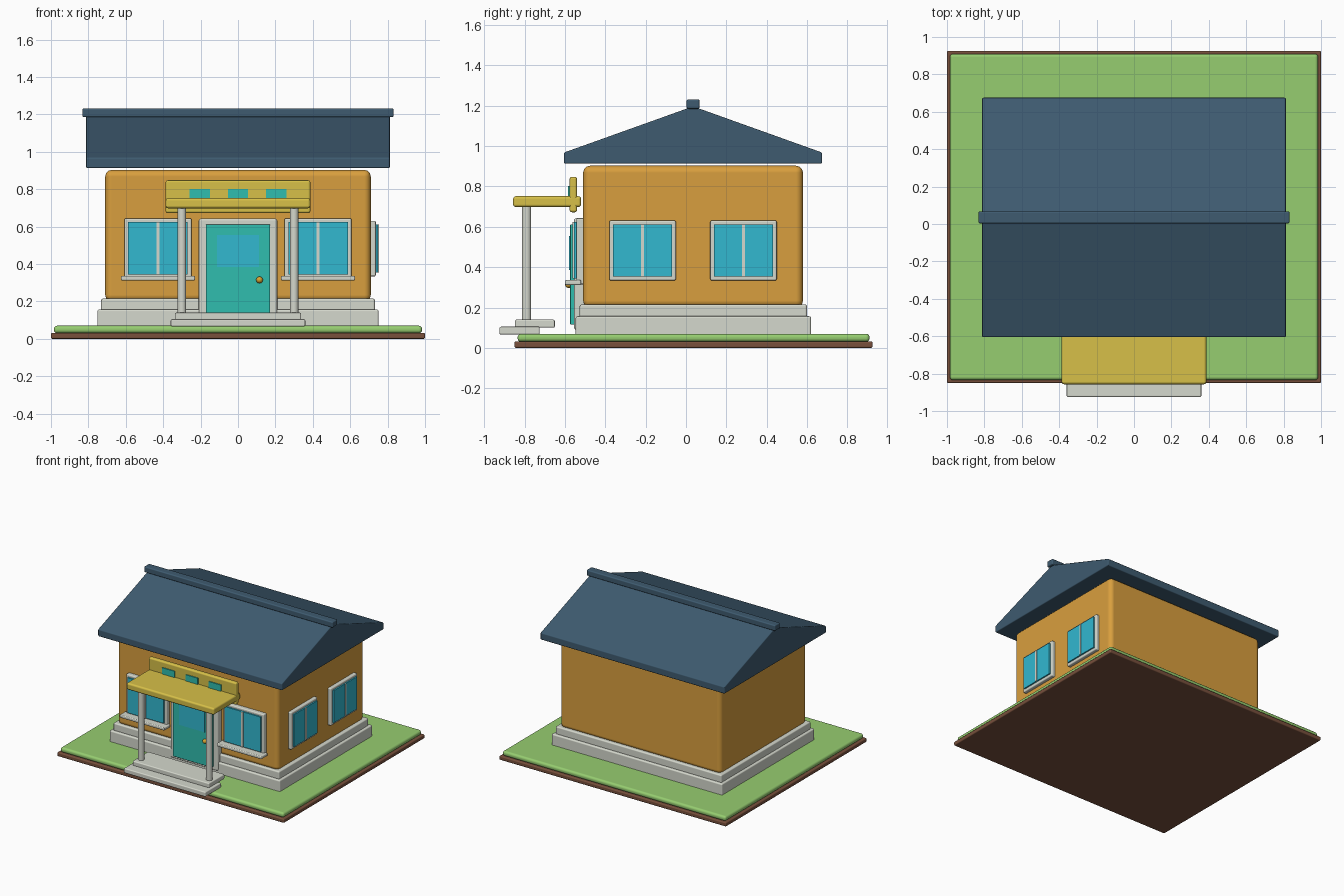
import bpy, bmesh, math

if "Cube" in bpy.data.objects:
    bpy.data.objects.remove(bpy.data.objects["Cube"])


def material(name, rgb):
    """Flat material from 0-255 display colour, stored linear."""
    m = bpy.data.materials.new(name)
    lin = [((c / 255 + 0.055) / 1.055) ** 2.4 for c in rgb]
    m.diffuse_color = (*lin, 1)
    m.use_nodes = True
    m.node_tree.nodes["Principled BSDF"].inputs["Base Color"].default_value = m.diffuse_color
    return m


SOIL = material("brown soil", (120, 80, 60))
GRASS = material("green grass", (150, 205, 112))
STONE = material("pale stone", (213, 216, 205))
WALL = material("ochre wall", (217, 159, 62))
ROOF = material("slate blue roof", (62, 91, 112))
YELLOW = material("yellow trim", (215, 192, 72))
TEAL = material("teal door", (48, 189, 175))
GLASS = material("blue glass", (50, 184, 208))
GOLD = material("gold knob", (217, 165, 50))


def finish(bm, name, mat, bevel=0.0):
    bmesh.ops.recalc_face_normals(bm, faces=bm.faces)
    me = bpy.data.meshes.new(name)
    bm.to_mesh(me)
    bm.free()
    me.materials.append(mat)
    ob = bpy.data.objects.new(name, me)
    bpy.context.collection.objects.link(ob)
    if bevel:
        for p in me.polygons:
            p.use_smooth = True
        mod = ob.modifiers.new("rounded edges", 'BEVEL')
        mod.width = bevel
        mod.segments = 3
        mod.harden_normals = True
    return ob


def box(name, mat, x, y, z, bevel=0.0):
    """Box from (min, max) pairs per axis."""
    bm = bmesh.new()
    bmesh.ops.create_cube(bm, size=1)
    for v in bm.verts:
        v.co = [r[0] if c < 0 else r[1] for c, r in zip(v.co, (x, y, z))]
    return finish(bm, name, mat, bevel)


def smooth(ob):
    bpy.ops.object.select_all(action='DESELECT')
    ob.select_set(True)
    bpy.context.view_layer.objects.active = ob
    bpy.ops.object.shade_smooth_by_angle(angle=math.radians(35))


# Ground
box("soil_base", SOIL, (-1, 1), (-0.85, 0.925), (0, 0.032), 0.008)
box("lawn", GRASS, (-0.985, 0.985), (-0.835, 0.91), (0.03, 0.07), 0.018)

# House body
box("lower_plinth", STONE, (-0.752, 0.752), (-0.547, 0.62), (0.06, 0.157), 0.01)
box("upper_plinth", STONE, (-0.732, 0.732), (-0.527, 0.60), (0.15, 0.215), 0.01)
box("walls", WALL, (-0.71, 0.71), (-0.51, 0.58), (0.2, 0.903), 0.035)

# Gable roof: five-sided profile extruded along x
profile = [(-0.605, 0.913), (0.675, 0.913), (0.675, 0.968),
           (0.035, 1.197), (-0.605, 0.968)]
bm = bmesh.new()
face = bm.faces.new([bm.verts.new((-0.812, y, z)) for y, z in profile])
ext = bmesh.ops.extrude_face_region(bm, geom=[face])
for g in ext["geom"]:
    if isinstance(g, bmesh.types.BMVert):
        g.co.x = 0.812
finish(bm, "roof", ROOF, 0.007)
box("roof_ridge", ROOF, (-0.832, 0.832), (0.003, 0.067), (1.185, 1.232), 0.009)

# Porch canopy, sign board and three plain plates
box("canopy", YELLOW, (-0.387, 0.387), (-0.857, -0.52), (0.698, 0.752), 0.014)
box("sign_board", YELLOW, (-0.387, 0.387), (-0.577, -0.54), (0.672, 0.848), 0.012)
for cx in (-0.205, 0, 0.205):
    box("sign_plate", TEAL, (cx - 0.054, cx + 0.054), (-0.585, -0.576), (0.735, 0.802))

# Steps
box("lower_step", STONE, (-0.36, 0.36), (-0.925, -0.725), (0.066, 0.105), 0.008)
box("upper_step", STONE, (-0.338, 0.338), (-0.848, -0.65), (0.1, 0.14), 0.008)

# Porch posts
for sx in (-1, 1):
    bm = bmesh.new()
    bmesh.ops.create_cone(bm, cap_ends=True, segments=20, radius1=0.023,
                          radius2=0.023, depth=0.57)
    bmesh.ops.translate(bm, vec=(sx * 0.3, -0.79, 0.415), verts=bm.verts)
    smooth(finish(bm, "porch_post", STONE))

# Door
box("door_frame", STONE, (-0.21, 0.21), (-0.555, -0.5), (0.09, 0.643), 0.012)
box("door", TEAL, (-0.172, 0.172), (-0.574, -0.54), (0.115, 0.612), 0.005)
box("door_window", GLASS, (-0.113, 0.113), (-0.581, -0.573), (0.385, 0.555))
bm = bmesh.new()
bmesh.ops.create_uvsphere(bm, u_segments=16, v_segments=10, radius=0.018)
bmesh.ops.translate(bm, vec=(0.115, -0.582, 0.315), verts=bm.verts)
smooth(finish(bm, "door_knob", GOLD))

# Front windows with sills
for s in (-1, 1):
    cx = s * 0.428
    box("front_window_frame", STONE, (cx - 0.18, cx + 0.18), (-0.543, -0.5),
        (0.315, 0.643), 0.008)
    box("front_window_glass", GLASS, (cx - 0.159, cx + 0.159), (-0.556, -0.54),
        (0.345, 0.624))
    box("front_window_mullion", STONE, (cx - 0.008, cx + 0.008), (-0.562, -0.55),
        (0.345, 0.624))
    box("front_window_sill", STONE, (cx - 0.198, cx + 0.198), (-0.6, -0.52),
        (0.312, 0.336), 0.007)

# Right side windows
for cy in (-0.215, 0.285):
    box("side_window_frame", STONE, (0.7, 0.737), (cy - 0.165, cy + 0.165),
        (0.334, 0.631), 0.008)
    box("side_window_glass", GLASS, (0.73, 0.748), (cy - 0.146, cy + 0.146),
        (0.355, 0.612))
    box("side_window_mullion", STONE, (0.74, 0.753), (cy - 0.007, cy + 0.007),
        (0.355, 0.612))
